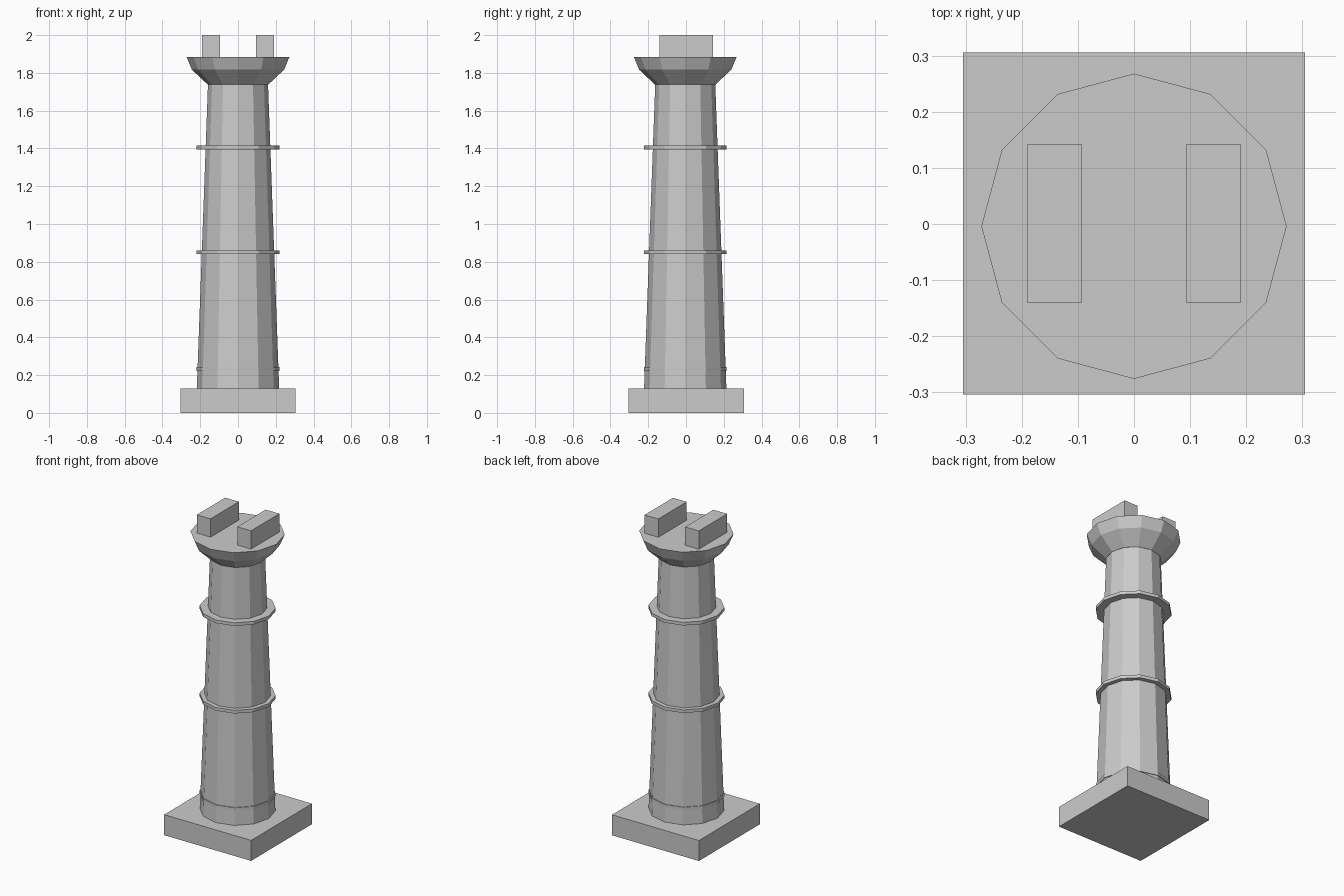
import bpy, bmesh
from math import cos, sin, pi

if "Cube" in bpy.data.objects:
    bpy.data.objects.remove(bpy.data.objects["Cube"])

SIDES = 12
CY = -0.004  # the turned parts sit slightly toward the front


def finish(name, bm):
    bmesh.ops.recalc_face_normals(bm, faces=bm.faces)
    mesh = bpy.data.meshes.new(name)
    bm.to_mesh(mesh)
    bm.free()
    obj = bpy.data.objects.new(name, mesh)
    bpy.context.collection.objects.link(obj)
    return obj


def turned(name, profile):
    """Twelve-sided solid from (radius, z) pairs, capped at both ends."""
    bm = bmesh.new()
    rings = [[bm.verts.new((r * cos(2 * pi * i / SIDES), CY + r * sin(2 * pi * i / SIDES), z))
              for i in range(SIDES)] for r, z in profile]
    for a, b in zip(rings, rings[1:]):
        for i in range(SIDES):
            j = (i + 1) % SIDES
            bm.faces.new((a[i], a[j], b[j], b[i]))
    bm.faces.new(rings[0])
    bm.faces.new(rings[-1])
    return finish(name, bm)


def box(name, x0, x1, y0, y1, z0, z1):
    bm = bmesh.new()
    bmesh.ops.create_cube(bm, size=1)
    for v in bm.verts:
        v.co = (x1 if v.co.x > 0 else x0, y1 if v.co.y > 0 else y0, z1 if v.co.z > 0 else z0)
    return finish(name, bm)


# Square plinth
box("plinth", -0.305, 0.305, -0.304, 0.306, 0, 0.13)

# Tapered shaft and flared platform
turned("shaft", [(0.218, 0.13), (0.159, 1.74)])
turned("platform", [(0.16, 1.738), (0.244, 1.817), (0.272, 1.884)])

# Thin bands around the shaft
for i, z in enumerate((0.222, 0.84, 1.395)):
    turned(f"band_{i + 1}", [(0.219, z), (0.219, z + 0.02)])

# Two blocks on top of the platform
box("left_block", -0.19, -0.094, -0.141, 0.143, 1.884, 2.0)
box("right_block", 0.094, 0.19, -0.141, 0.143, 1.884, 2.0)
